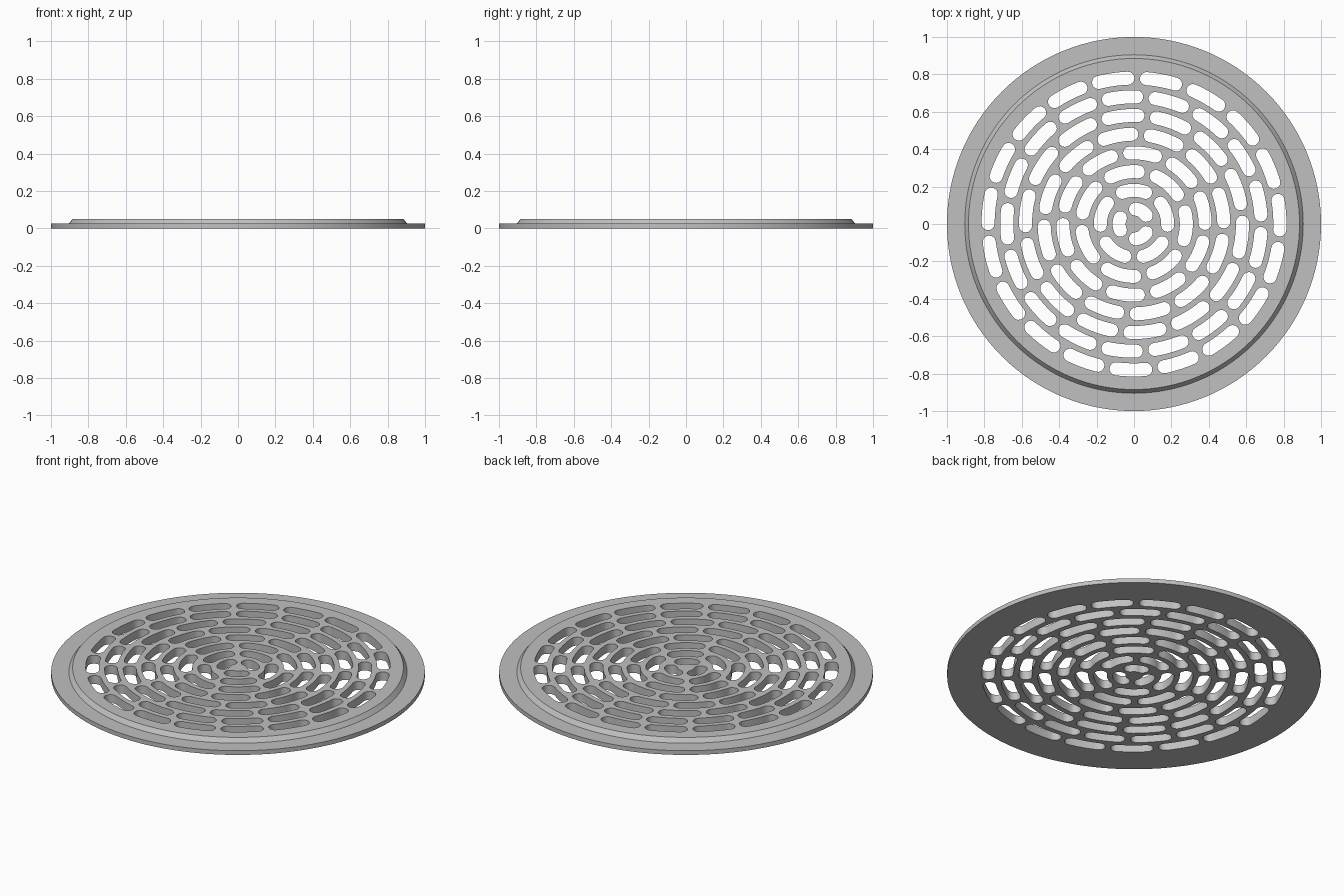
import bpy, bmesh, math
from mathutils import Vector

if "Cube" in bpy.data.objects:
    bpy.data.objects.remove(bpy.data.objects["Cube"], do_unlink=True)

SLOT_WIDTH = 0.07
SLOT_GAP = 0.029
RING_STEP = 0.1
FIRST_RADIUS = 0.08
SIDES = 128
# slot count and angle of one slot centre, from the innermost ring outwards
RINGS = [(3, 60), (5, 18), (7, -2), (10, 11), (12, 10.5), (14, -7), (17, 10.5), (19, 3.5)]
# disc outline: flat flange with a raised, chamfered centre (radius, height)
PROFILE = [(1.0, 0.0), (1.0, 0.025), (0.905, 0.025), (0.885, 0.05)]

metal = bpy.data.materials.new("grey_metal")
metal.use_nodes = True
colour = (0.53, 0.53, 0.53, 1)
metal.diffuse_color = colour
metal.node_tree.nodes["Principled BSDF"].inputs["Base Color"].default_value = colour


def polar(radius, angle, z=0.0):
    return Vector((radius * math.cos(angle), radius * math.sin(angle), z))


def make_object(name, bm):
    bmesh.ops.recalc_face_normals(bm, faces=bm.faces)
    mesh = bpy.data.meshes.new(name)
    bm.to_mesh(mesh)
    bm.free()
    mesh.materials.append(metal)
    obj = bpy.data.objects.new(name, mesh)
    bpy.context.collection.objects.link(obj)
    return obj


def stack_loops(bm, loops):
    """Bridge equal-length point loops and cap both ends."""
    rows = [[bm.verts.new(p) for p in loop] for loop in loops]
    count = len(rows[0])
    for low, high in zip(rows, rows[1:]):
        for i in range(count):
            j = (i + 1) % count
            bm.faces.new((low[i], low[j], high[j], high[i]))
    bm.faces.new(rows[0][::-1])
    bm.faces.new(rows[-1])


def slot_outline(radius, centre, half, z):
    """Curved slot with round ends, following a ring."""
    w = SLOT_WIDTH / 2
    arc_steps, cap_steps = 8, 8
    points = []
    for side in (1, -1):
        end = centre + side * half
        for i in range(arc_steps):
            a = centre + side * half * (2 * i / arc_steps - 1)
            points.append(polar(radius + side * w, a, z))
        hub = polar(radius, end, z)
        start = end if side == 1 else end + math.pi
        for i in range(cap_steps):
            points.append(hub + polar(w, start + math.pi * i / cap_steps))
    return points


# Disc body
bm = bmesh.new()
stack_loops(bm, [[polar(r, math.tau * i / SIDES, z) for i in range(SIDES)] for r, z in PROFILE])
cover = make_object("drain_cover", bm)

# Slot cutters
bm = bmesh.new()
for index, (count, offset) in enumerate(RINGS):
    radius = FIRST_RADIUS + RING_STEP * index
    pitch = math.tau / count
    half = pitch / 2 - (SLOT_GAP + SLOT_WIDTH) / 2 / radius
    for k in range(count):
        centre = math.radians(offset) + pitch * k
        stack_loops(bm, [slot_outline(radius, centre, half, z) for z in (-0.05, 0.1)])
cutter = make_object("slot_cutter", bm)
cutter.hide_render = True

# Cut the slots through the disc
cut = cover.modifiers.new("slots", "BOOLEAN")
cut.operation = "DIFFERENCE"
cut.solver = "EXACT"
cut.object = cutter
bpy.ops.object.select_all(action="DESELECT")
bpy.context.view_layer.objects.active = cover
cover.select_set(True)
bpy.ops.object.modifier_apply(modifier=cut.name)
bpy.data.objects.remove(cutter, do_unlink=True)
bpy.ops.object.shade_smooth_by_angle(angle=math.radians(30))
